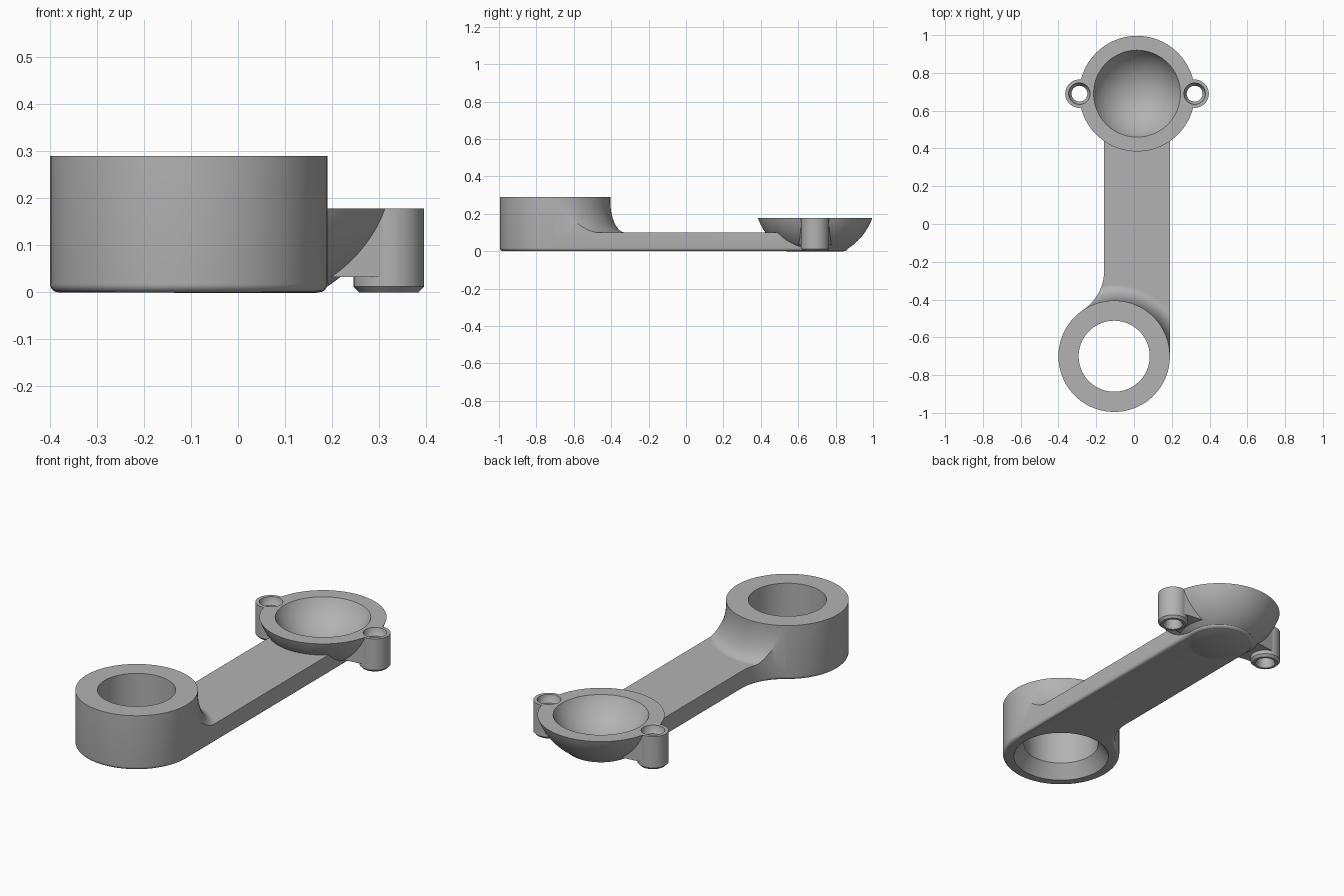
import bpy, bmesh, math
from mathutils import Vector

if "Cube" in bpy.data.objects:
    bpy.data.objects.remove(bpy.data.objects["Cube"], do_unlink=True)

grey = bpy.data.materials.new("satin grey")
grey.use_nodes = True
grey.diffuse_color = (0.45, 0.45, 0.45, 1)
grey.node_tree.nodes["Principled BSDF"].inputs["Base Color"].default_value = grey.diffuse_color

RING = Vector((-0.105, -0.7))
RING_R = 0.295
BOWL = Vector((0.016, 0.69))
HALF = 0.174           # half width of the arm
TOP = 0.178            # rim height of the bowl
SPHERE_Z = 0.287       # centre height of the bowl's spheres
LUG_OFFSET = 0.305


def finish(name, bm):
    bmesh.ops.remove_doubles(bm, verts=bm.verts, dist=1e-5)
    bmesh.ops.recalc_face_normals(bm, faces=bm.faces)
    mesh = bpy.data.meshes.new(name)
    bm.to_mesh(mesh)
    bm.free()
    mesh.materials.append(grey)
    obj = bpy.data.objects.new(name, mesh)
    bpy.context.collection.objects.link(obj)
    return obj


def lathe(name, profile, centre, steps=96):
    """Turn a closed (radius, height) profile about a vertical axis."""
    bm = bmesh.new()
    rings = []
    for i in range(steps):
        a = math.tau * i / steps
        rings.append([bm.verts.new((centre.x + r * math.cos(a), centre.y + r * math.sin(a), z))
                      for r, z in profile])
    count = len(profile)
    for i in range(steps):
        a, b = rings[i], rings[(i + 1) % steps]
        for j in range(count):
            k = (j + 1) % count
            if profile[j][0] > 0 or profile[k][0] > 0:
                bm.faces.new((a[j], b[j], b[k], a[k]))
    return finish(name, bm)


def prism(name, outline, low, high, bevel=0):
    bm = bmesh.new()
    bottom = [bm.verts.new((x, y, low)) for x, y in outline]
    top = [bm.verts.new((x, y, high)) for x, y in outline]
    base = bm.faces.new(bottom)
    bm.faces.new(top)
    for i in range(len(outline)):
        k = (i + 1) % len(outline)
        bm.faces.new((bottom[i], bottom[k], top[k], top[i]))
    bmesh.ops.recalc_face_normals(bm, faces=bm.faces)
    if bevel:
        bmesh.ops.bevel(bm, geom=list(base.edges), offset=bevel, segments=4,
                        profile=0.5, affect='EDGES')
    return finish(name, bm)


def boolean(obj, cutter, operation='DIFFERENCE'):
    mod = obj.modifiers.new("cut", 'BOOLEAN')
    mod.operation = operation
    mod.solver = 'EXACT'
    mod.object = cutter
    bpy.context.view_layer.objects.active = obj
    bpy.ops.object.modifier_apply(modifier=mod.name)


def arc(centre, radius, start, end, steps):
    return [(centre[0] + radius * math.cos(start + (end - start) * i / steps),
             centre[1] + radius * math.sin(start + (end - start) * i / steps))
            for i in range(steps + 1)]


def sphere_profile(radius, height, steps=24):
    """Lower sphere arc from the pole up to a given height."""
    end = -math.asin((SPHERE_Z - height) / radius)
    pts = arc((0, SPHERE_Z), radius, -math.pi / 2, end, steps)
    pts[0] = (0, pts[0][1])
    return pts


parts = []

# Bored boss with a rounded foot and a chamfered mouth underneath
foot = arc((RING_R - 0.018, 0.018), 0.018, -math.pi / 2, 0, 5)
parts.append(lathe("ring_boss", foot + [(RING_R, 0.29), (0.188, 0.29), (0.188, 0.07),
                                        (0.24, 0)], RING))

# Open bowl
outer_r = math.hypot(0.306, SPHERE_Z - TOP)
inner_r = math.hypot(0.23, SPHERE_Z - TOP)
start = -math.acos(0.15 / outer_r)
end = -math.asin((SPHERE_Z - TOP) / outer_r)
outside = [(0, 0)] + arc((0, SPHERE_Z), outer_r, start, end, 20)
bowl = lathe("bowl", outside + sphere_profile(inner_r, TOP)[::-1], BOWL)
parts.append(bowl)

# Arm outline: rounded bowl end, blend arc into the ring on the right side
blend_r = 0.25
left = BOWL.x - HALF
blend_x = left - blend_r
blend_y = RING.y + math.sqrt((blend_r + RING_R) ** 2 - (blend_x - RING.x) ** 2)
touch = math.atan2(RING.y - blend_y, RING.x - blend_x)
outline = [(BOWL.x + HALF, RING.y)]
outline += arc(BOWL, HALF, 0, math.pi, 40)
outline += arc((blend_x, blend_y), blend_r, 0, touch, 20)
outline += [(RING.x - 0.14, RING.y)]
arm = prism("arm", outline, 0, 0.1, bevel=0.018)
parts.append(arm)

# Sweeping fillet between the arm's top and the ring
curve = [(0.375 - 0.08 * math.cos(t), 0.27 - 0.17 * math.sin(t))
         for t in (math.pi / 2 * i / 16 for i in range(17))]
fillet = lathe("ring_fillet", curve + [(0.375, 0.07), (0.27, 0.07), (0.27, 0.27)], RING)
clip = prism("fillet_clip", outline, 0.05, 0.35)
boolean(fillet, clip, 'INTERSECT')
parts.append(fillet)

# Keep the arm out of the bore and the cavity
bore = lathe("bore_cutter", [(0, -0.1), (0.27, -0.1), (0.27, 0.4), (0, 0.4)], RING)
cavity = lathe("cavity_cutter", sphere_profile(0.275, 0.27) + [(0.275, 0.4), (0, 0.4)], BOWL)
boolean(arm, bore)
boolean(arm, cavity)
cutters = [clip, bore, cavity]

# Screw lugs with countersunk holes, each joined to the bowl by a web
lug_profile = [(0.05, 0), (0.063, 0), (0.075, 0.012), (0.075, TOP), (0.057, TOP),
               (0.053, 0.155), (0.042, 0.14), (0.042, 0.015)]
for side, sx in (("left", 1), ("right", -1)):
    centre = BOWL + Vector((sx * LUG_OFFSET, 0))
    parts.append(lathe(side + "_lug", lug_profile, centre, 48))
    hole = lathe(side + "_lug_cutter", [(0, -0.1), (0.063, -0.1), (0.063, 0.4), (0, 0.4)],
                 centre, 48)
    web = prism(side + "_lug_web",
                [(BOWL.x + sx * dx, BOWL.y + dy) for dx, dy in
                 ((0.18, -0.088), (0.32, -0.07), (0.32, 0.07), (0.18, 0.088))],
                0.033, TOP - 0.001)
    boolean(web, cavity)
    boolean(web, hole)
    boolean(bowl, hole)
    parts.append(web)
    cutters.append(hole)

for cutter in cutters:
    bpy.data.objects.remove(cutter, do_unlink=True)

# Smooth shading with crisp edges
bpy.ops.object.select_all(action='DESELECT')
for part in parts:
    part.select_set(True)
bpy.context.view_layer.objects.active = parts[0]
bpy.ops.object.shade_smooth_by_angle(angle=math.radians(30))
